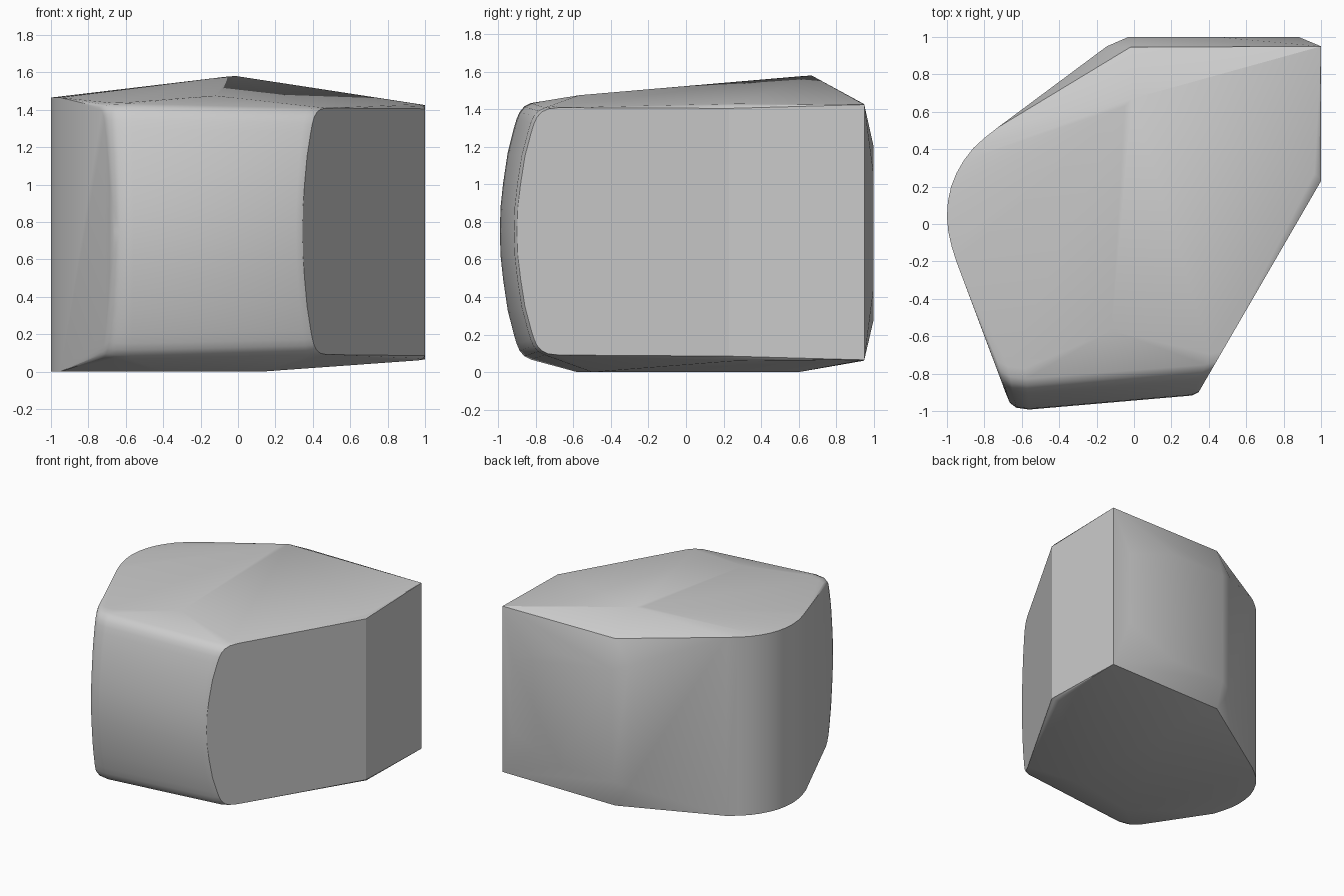
import bpy, bmesh

cube = bpy.data.objects.get("Cube")
if cube:
    bpy.data.objects.remove(cube, do_unlink=True)

stone = bpy.data.materials.new("grey_stone")
stone.use_nodes = True
stone.diffuse_color = (0.6, 0.6, 0.6, 1)
stone.node_tree.nodes["Principled BSDF"].inputs["Base Color"].default_value = (0.6, 0.6, 0.6, 1)

MID = 0.75
points = []


def column(x, y, bottom, top):
    """Vertical wall edge from its two ends."""
    points.extend([(x, y, bottom), (x, y, top)])


# bowed front: one rounded profile (setback, half height) swept across columns
profile = [(0, 0), (0.004, 0.13), (0.018, 0.26), (0.042, 0.42), (0.075, 0.55),
           (0.09, 0.6), (0.105, 0.635), (0.13, 0.665), (0.165, 0.683), (0.22, 0.69)]
# x, y, sideways drift per setback, height scale
front_columns = [(-0.68, -0.92, -0.37, 0.97), (-0.665, -0.955, -0.3, 0.985),
                 (-0.63, -0.982, -0.2, 0.995), (-0.56, -0.992, -0.1, 1),
                 (0.31, -0.917, 0.45, 0.965), (0.345, -0.9, 0.58, 0.955)]
for x, y, drift, scale in front_columns:
    for setback, half in profile:
        px, py = x + drift * setback, y + setback
        column(px, py, MID - half * scale, MID + half * scale)

# rounded left wall
for x, y in [(-0.95, -0.2), (-0.975, -0.12), (-0.993, -0.04), (-1, 0.04), (-0.995, 0.12),
             (-0.978, 0.2), (-0.95, 0.27), (-0.91, 0.34), (-0.86, 0.405), (-0.8, 0.46),
             (-0.73, 0.515)]:
    column(x, y, 0, 1.465)

# right wall with a softened rim
for x, y, inset in [(1, 0.23, 0), (0.99, 0.25, 0.015), (0.965, 0.27, 0.025)]:
    column(x, y, 0.085 - inset, 1.405 + inset)
column(1, 0.95, 0.065, 1.425)

# back wall: chamfered corner and shallow raised panel
column(-0.02, 0.945, 0.06, 1.43)
column(-0.145, 0.95, 0.25, 1.24)
column(-0.03, 1, 0.28, 1.2)
column(0.44, 1, 0.28, 1.2)
column(0.88, 1, 0.45, 1.05)

# roof ridge and underside flats
points += [(-0.05, 0.63, 1.578), (-0.01, 0.67, 1.58), (-0.12, -0.57, 1.475),
           (0.13, -0.5, 0), (0.1, 0.6, 0), (-0.4, -0.58, 0)]

# wrap the points into one solid
bm = bmesh.new()
for p in points:
    bm.verts.new(p)
hull = bmesh.ops.convex_hull(bm, input=bm.verts)
loose = {g for g in hull["geom_interior"] + hull["geom_unused"]
         if isinstance(g, bmesh.types.BMVert)}
bmesh.ops.delete(bm, geom=list(loose), context="VERTS")
bmesh.ops.dissolve_limit(bm, angle_limit=0.01, verts=bm.verts, edges=bm.edges)
bmesh.ops.recalc_face_normals(bm, faces=bm.faces)

mesh = bpy.data.meshes.new("boulder")
bm.to_mesh(mesh)
bm.free()
mesh.materials.append(stone)
boulder = bpy.data.objects.new("boulder", mesh)
bpy.context.collection.objects.link(boulder)

bpy.ops.object.select_all(action="DESELECT")
boulder.select_set(True)
bpy.context.view_layer.objects.active = boulder
bpy.ops.object.shade_smooth_by_angle(angle=0.52)
